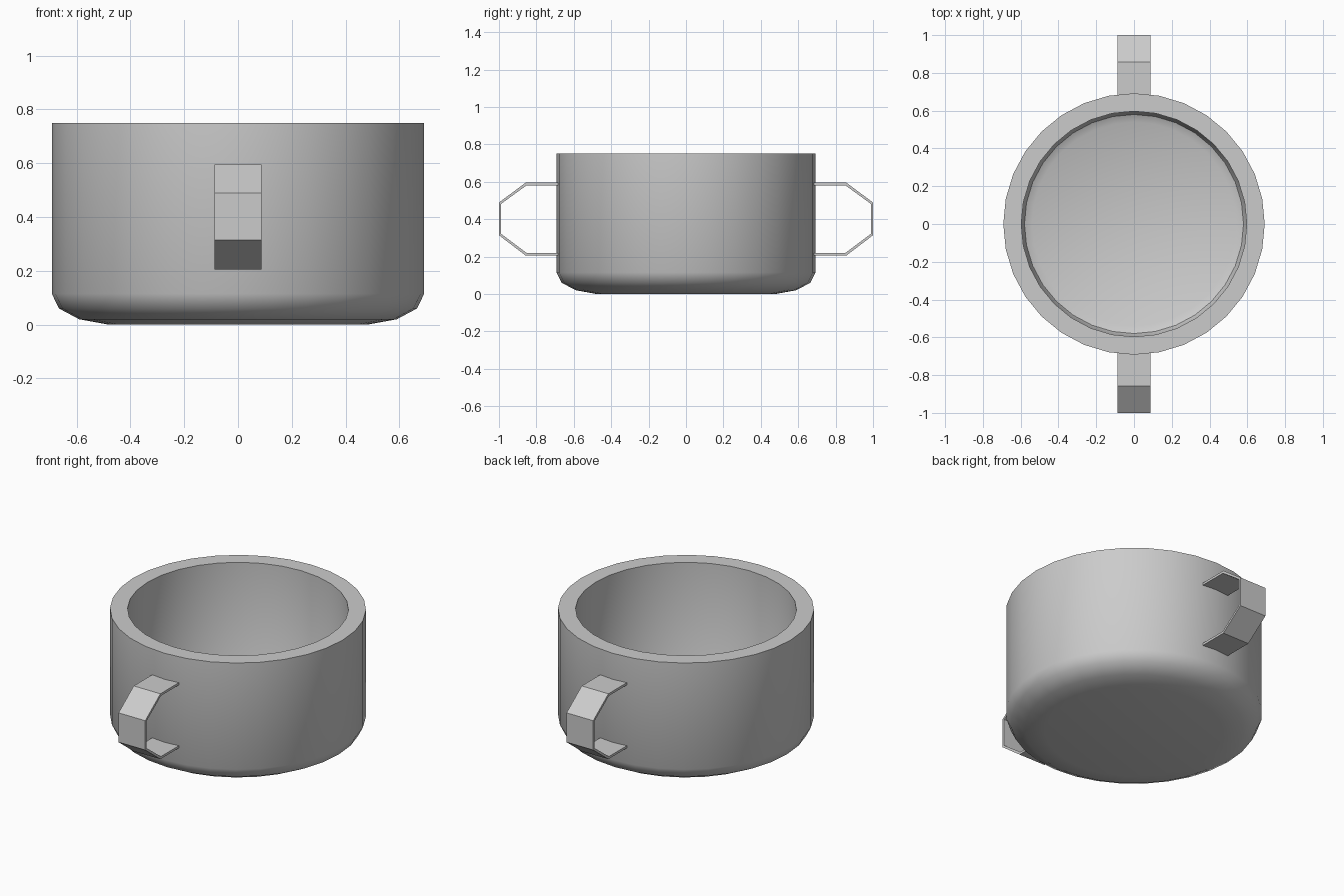
import bpy, bmesh
from math import cos, sin, tau, radians

if "Cube" in bpy.data.objects:
    bpy.data.objects.remove(bpy.data.objects["Cube"])

SIDES = 32


def add_object(name, bm, smooth=False):
    bmesh.ops.recalc_face_normals(bm, faces=bm.faces)
    mesh = bpy.data.meshes.new(name)
    bm.to_mesh(mesh)
    bm.free()
    obj = bpy.data.objects.new(name, mesh)
    bpy.context.collection.objects.link(obj)
    if smooth:
        bpy.ops.object.select_all(action='DESELECT')
        obj.select_set(True)
        bpy.context.view_layer.objects.active = obj
        bpy.ops.object.shade_smooth_by_angle(angle=radians(40))
    return obj


def lathe(name, profile):
    bm = bmesh.new()
    rings = [[bm.verts.new((r * cos(tau * i / SIDES), r * sin(tau * i / SIDES), z))
              for i in range(SIDES)] for r, z in profile]
    for a, b in zip(rings, rings[1:]):
        for i in range(SIDES):
            j = (i + 1) % SIDES
            bm.faces.new((a[i], a[j], b[j], b[i]))
    bm.faces.new(rings[0])
    bm.faces.new(rings[-1])
    return add_object(name, bm, smooth=True)


def strap(name, outer, inner, half_width, side):
    bm = bmesh.new()
    # One rectangular section per bend of the strap
    sections = [[bm.verts.new((x, side * y, z)) for x, (y, z) in
                 ((-half_width, o), (half_width, o), (half_width, n), (-half_width, n))]
                for o, n in zip(outer, inner)]
    for a, b in zip(sections, sections[1:]):
        for i in range(4):
            j = (i + 1) % 4
            bm.faces.new((a[i], a[j], b[j], b[i]))
    bm.faces.new(sections[0])
    bm.faces.new(sections[-1])
    return add_object(name, bm)


# Pot body: underside, chamfered base, outer wall, thick rim, inner wall, floor
lathe("pot_body", [
    (0.48, 0.0), (0.59, 0.02), (0.665, 0.06), (0.692, 0.115), (0.692, 0.75),
    (0.597, 0.75), (0.597, 0.16), (0.58, 0.12), (0.54, 0.10)])

# Two bent strap handles, front and back
outer = [(0.67, 0.595), (0.857, 0.595), (1.0, 0.489), (1.0, 0.314), (0.857, 0.205), (0.67, 0.205)]
inner = [(0.67, 0.581), (0.852, 0.581), (0.988, 0.482), (0.988, 0.321), (0.852, 0.219), (0.67, 0.219)]
for name, side in (("front_handle", -1), ("back_handle", 1)):
    strap(name, outer, inner, 0.088, side)
